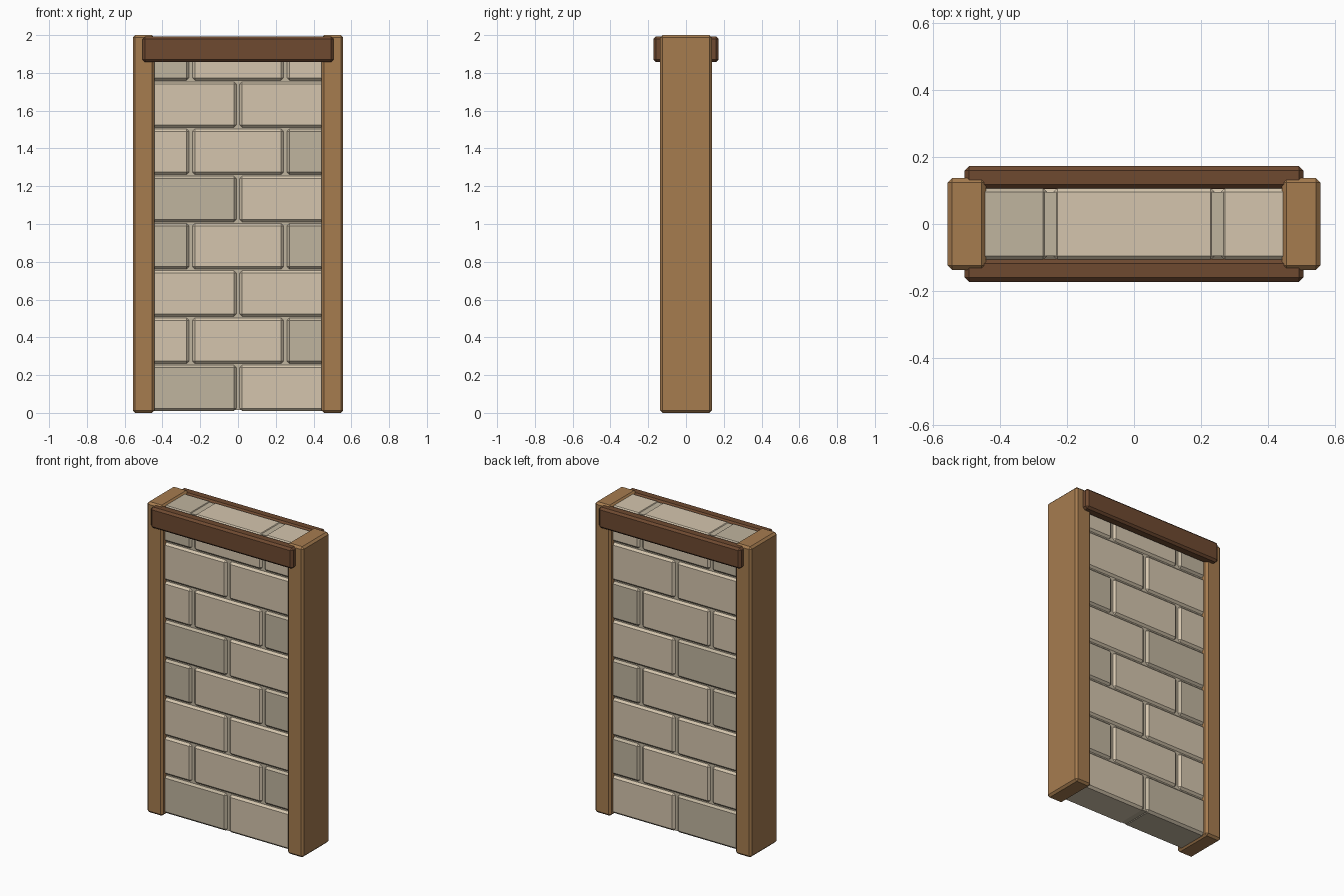
import bpy
import bmesh

if "Cube" in bpy.data.objects:
    bpy.data.objects.remove(bpy.data.objects["Cube"])


def material(name, rgb):
    m = bpy.data.materials.new(name)
    m.diffuse_color = (*rgb, 1.0)
    m.use_nodes = True
    m.node_tree.nodes["Principled BSDF"].inputs["Base Color"].default_value = m.diffuse_color
    return m


POST = material("light_wood", (0.38, 0.20, 0.078))
BEAM = material("dark_wood", (0.158, 0.068, 0.030))
LIGHT = material("light_stone", (0.66, 0.56, 0.42))
DARK = material("dark_stone", (0.53, 0.46, 0.345))


def box(name, x, y, z, mat, bevel=0.0):
    """Chamfered box from (min, max) ranges on each axis."""
    bm = bmesh.new()
    bmesh.ops.create_cube(bm, size=1)
    for v in bm.verts:
        v.co = [r[0] if c < 0 else r[1] for r, c in zip((x, y, z), v.co)]
    if bevel:
        bmesh.ops.bevel(bm, geom=bm.edges[:], offset=bevel, segments=1,
                        profile=0.5, affect='EDGES')
    mesh = bpy.data.meshes.new(name)
    bm.to_mesh(mesh)
    bm.free()
    mesh.materials.append(mat)
    obj = bpy.data.objects.new(name, mesh)
    bpy.context.collection.objects.link(obj)
    return obj


# Side posts
box("left_post", (-0.557, -0.443), (-0.137, 0.137), (0, 2), POST, 0.013)
box("right_post", (0.443, 0.557), (-0.137, 0.137), (0, 2), POST, 0.013)

# Top rails on the front and back
box("front_rail", (-0.506, 0.506), (-0.173, -0.105), (1.858, 1.992), BEAM, 0.013)
box("back_rail", (-0.506, 0.506), (0.105, 0.173), (1.858, 1.992), BEAM, 0.013)

# Mortar core behind the joints
box("mortar_core", (-0.48, 0.48), (-0.096, 0.096), (0.014, 1.986), DARK)

# Running-bond stone courses, with a few darker stones
dark_stones = {(0, 0), (1, 2), (3, 0), (3, 2), (4, 0), (5, 2), (7, 0)}
for row in range(8):
    joints = (-0.49, 0, 0.49) if row % 2 == 0 else (-0.49, -0.25, 0.25, 0.49)
    z0 = 0.01 + 0.25 * row
    z1 = min(z0 + 0.244, 1.99)
    for i, (a, b) in enumerate(zip(joints, joints[1:])):
        mat = DARK if (row, i) in dark_stones else LIGHT
        box(f"stone_{row + 1}_{i + 1}", (a + 0.008, b - 0.008),
            (-0.109, 0.109), (z0, z1), mat, 0.014)
